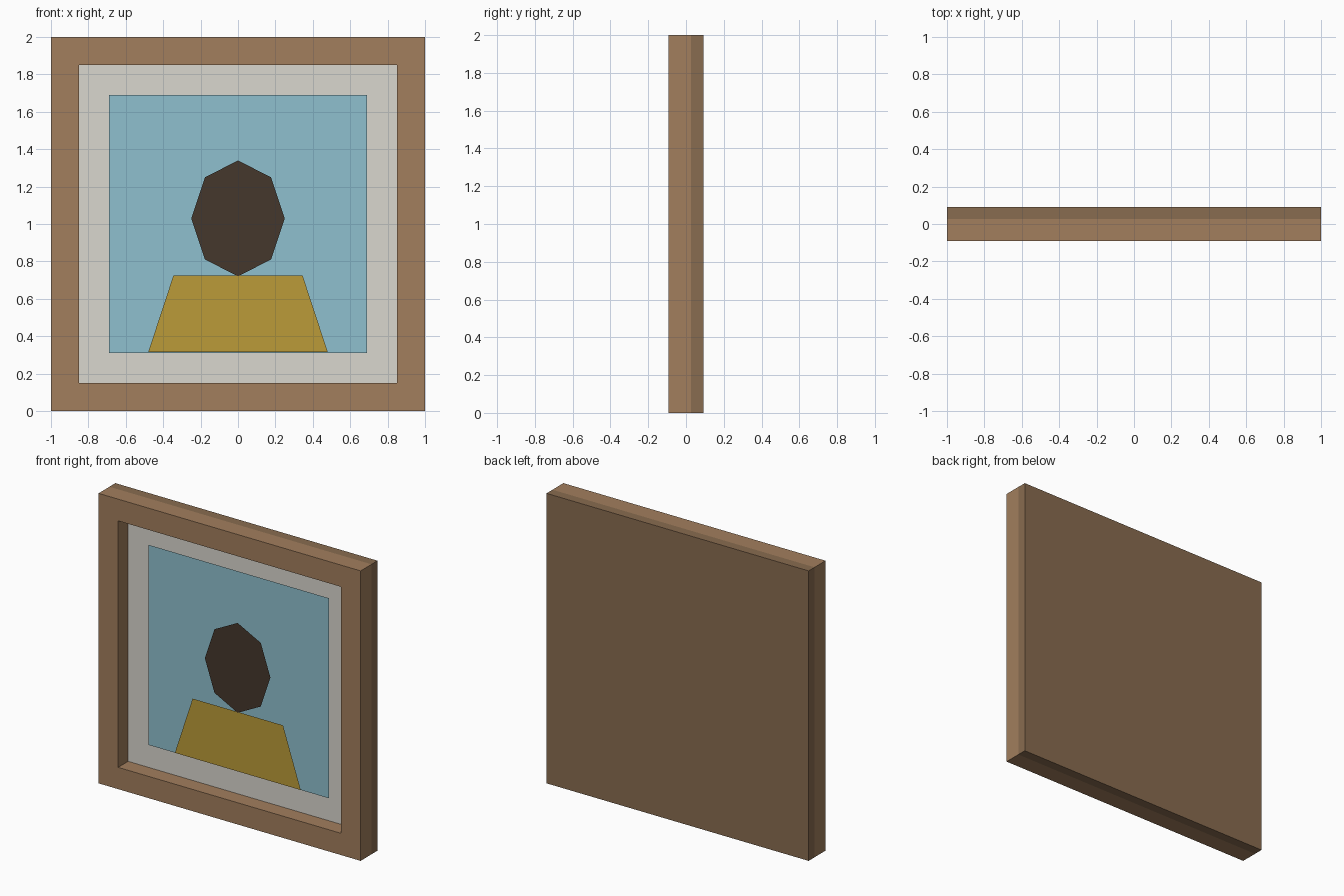
import bpy, bmesh, math

if "Cube" in bpy.data.objects:
    bpy.data.objects.remove(bpy.data.objects["Cube"])

FRONT, SEAM, BACK = -0.092, 0.027, 0.092


def material(name, rgb):
    mat = bpy.data.materials.new(name)
    mat.diffuse_color = (*rgb, 1)
    mat.use_nodes = True
    mat.node_tree.nodes["Principled BSDF"].inputs["Base Color"].default_value = mat.diffuse_color
    return mat


def add_object(name, bm, mat):
    mesh = bpy.data.meshes.new(name)
    bm.to_mesh(mesh)
    bm.free()
    mesh.materials.append(mat)
    obj = bpy.data.objects.new(name, mesh)
    bpy.context.collection.objects.link(obj)
    return obj


def square(half):
    # counter-clockwise seen from the front, centred at z = 1
    return [(-half, 1 - half), (half, 1 - half), (half, 1 + half), (-half, 1 + half)]


def sheet(name, points, y, mat):
    bm = bmesh.new()
    bm.faces.new([bm.verts.new((x, y, z)) for x, z in points])
    return add_object(name, bm, mat)


def box(name, points, y0, y1, mat):
    bm = bmesh.new()
    front = bm.faces.new([bm.verts.new((x, y0, z)) for x, z in points])
    ext = bmesh.ops.extrude_face_region(bm, geom=[front], use_keep_orig=True)
    for v in ext["geom"]:
        if isinstance(v, bmesh.types.BMVert):
            v.co.y = y1
    bmesh.ops.recalc_face_normals(bm, faces=bm.faces)
    return add_object(name, bm, mat)


def ring(name, outer, inner, y0, y1, mat):
    bm = bmesh.new()
    # rectangular cross-section swept round the four mitred corners
    section = [(outer, y0), (inner, y0), (inner, y1), (outer, y1)]
    loops = [[bm.verts.new((x, y, z)) for x, z in square(half)] for half, y in section]
    for i in range(4):
        a, b = loops[i], loops[(i + 1) % 4]
        for k in range(4):
            n = (k + 1) % 4
            bm.faces.new((a[k], a[n], b[n], b[k]))
    bmesh.ops.recalc_face_normals(bm, faces=bm.faces)
    return add_object(name, bm, mat)


wood = material("wood", (0.36, 0.21, 0.11))
dark_wood = material("dark_wood", (0.25, 0.15, 0.08))
cream = material("cream", (0.70, 0.68, 0.62))
blue = material("blue", (0.275, 0.53, 0.62))
brown = material("dark_brown", (0.06, 0.038, 0.025))
mustard = material("mustard", (0.50, 0.33, 0.04))

# Wooden surround and backing board
ring("frame", 1.0, 0.85, FRONT, SEAM, wood)
box("back_panel", square(1.0), SEAM, BACK, dark_wood)

# Picture layers, each slightly in front of the last
sheet("mount", square(0.85), 0.017, cream)
sheet("picture_background", square(0.69), 0.008, blue)
sheet("portrait_shoulders",
      [(-0.48, 0.315), (0.48, 0.315), (0.345, 0.725), (-0.345, 0.725)], -0.002, mustard)
head = [(0.25 * math.cos(i * math.pi / 4), 1.03 + 0.31 * math.sin(i * math.pi / 4))
        for i in range(8)]
sheet("portrait_head", head, -0.004, brown)
